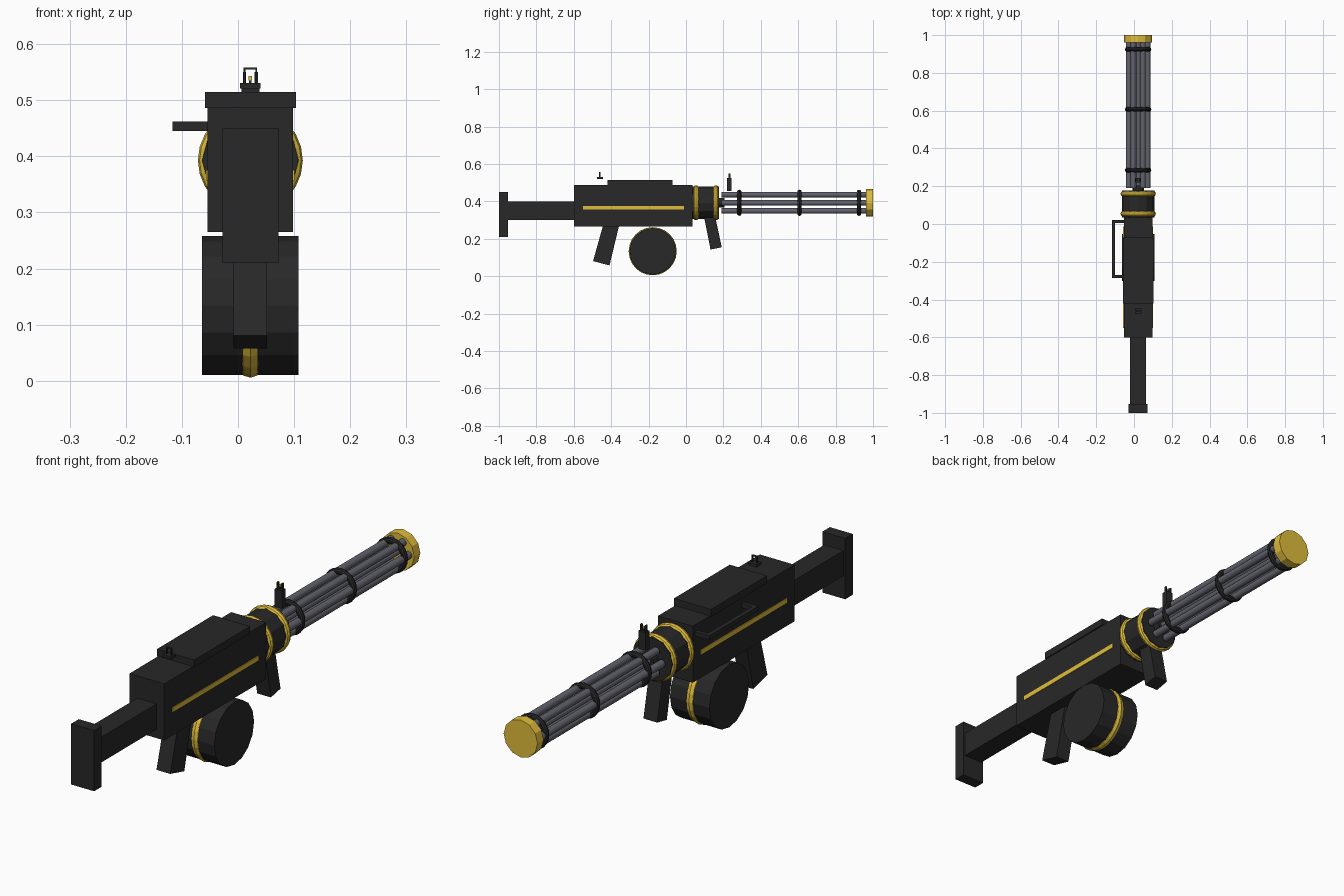
import bpy, bmesh, math
from math import pi
from mathutils import Matrix, Vector

if "Cube" in bpy.data.objects:
    bpy.data.objects.remove(bpy.data.objects["Cube"], do_unlink=True)

CX, AXIS_Z = 0.022, 0.393   # centre plane and barrel axis height


def material(name, rgb):
    m = bpy.data.materials.new(name)
    m.use_nodes = True
    m.diffuse_color = (*rgb, 1)
    node = next(n for n in m.node_tree.nodes if n.type == 'BSDF_PRINCIPLED')
    node.inputs["Base Color"].default_value = (*rgb, 1)
    return m


BLACK = material("gunmetal_black", (0.021, 0.021, 0.021))
GOLD = material("gold", (0.74, 0.51, 0.045))
STEEL = material("barrel_steel", (0.12, 0.12, 0.15))


def finish(name, bm, mat):
    mesh = bpy.data.meshes.new(name)
    bmesh.ops.recalc_face_normals(bm, faces=bm.faces)
    bm.to_mesh(mesh)
    bm.free()
    mesh.materials.append(mat)
    ob = bpy.data.objects.new(name, mesh)
    bpy.context.collection.objects.link(ob)
    return ob


def box(name, x, y, z, mat=BLACK):
    """Box from (min, max) ranges."""
    bm = bmesh.new()
    bmesh.ops.create_cube(bm, size=1)
    for v in bm.verts:
        v.co = [lo + (hi - lo) * (c + 0.5) for c, (lo, hi) in zip(v.co, (x, y, z))]
    return finish(name, bm, mat)


def side_prism(name, outline, half_width):
    """Outline in (y, z) extruded across the centre plane."""
    bm = bmesh.new()
    face = bm.faces.new([bm.verts.new((CX - half_width, y, z)) for y, z in outline])
    ext = bmesh.ops.extrude_face_region(bm, geom=[face])
    bmesh.ops.translate(bm, vec=(2 * half_width, 0, 0),
                        verts=[g for g in ext["geom"] if isinstance(g, bmesh.types.BMVert)])
    return finish(name, bm, BLACK)


def cylinder(name, centre, radius, length, axis='Y', sides=12, mat=BLACK):
    bm = bmesh.new()
    rot = Matrix.Rotation(pi / 2, 4, 'X' if axis == 'Y' else 'Y')
    bmesh.ops.create_cone(bm, cap_ends=True, segments=sides, radius1=radius, radius2=radius,
                          depth=length, matrix=Matrix.Translation(centre) @ rot)
    return finish(name, bm, mat)


def ring(name, centre, outer, thick, axis='Y', mat=GOLD):
    """Faceted torus whose outermost radius is given."""
    sides, minor = 24, 10
    bm = bmesh.new()
    loops = []
    for i in range(sides):
        a = 2 * pi * i / sides
        loop = []
        for j in range(minor):
            b = 2 * pi * j / minor
            r, h = outer - thick + thick * math.cos(b), thick * math.sin(b)
            u, w = r * math.cos(a), r * math.sin(a)
            off = (u, h, w) if axis == 'Y' else (h, u, w)
            loop.append(bm.verts.new(Vector(centre) + Vector(off)))
        loops.append(loop)
    for i in range(sides):
        p, q = loops[i], loops[(i + 1) % sides]
        for j in range(minor):
            k = (j + 1) % minor
            bm.faces.new((p[j], p[k], q[k], q[j]))
    return finish(name, bm, mat)


def span(half):
    return (CX - half, CX + half)


# Stock
box("stock_pad", span(0.05), (-1.0, -0.953), (0.21, 0.45))
box("stock_bar", span(0.042), (-0.953, -0.6), (0.30, 0.40))

# Receiver with top cover and side stripes
box("receiver", span(0.076), (-0.6, 0.035), (0.265, 0.488))
box("top_cover", span(0.081), (-0.42, -0.072), (0.486, 0.515))
for side, name in ((-1, "right_stripe"), (1, "left_stripe")):
    x = CX + side * 0.076
    box(name, (x - 0.003, x + 0.003), (-0.55, -0.012), (0.357, 0.376), GOLD)

# Carry handle on the right side
box("side_handle_bar", (-0.117, -0.1), (-0.285, 0.022), (0.445, 0.462))
for i, y in enumerate((-0.277, 0.014)):
    box(f"side_handle_post_{i + 1}", (-0.101, -0.05), (y - 0.008, y + 0.008), (0.445, 0.462))

# Grips
side_prism("rear_grip", [(-0.444, 0.27), (-0.358, 0.27), (-0.409, 0.058), (-0.497, 0.081)], 0.03)
side_prism("front_grip", [(0.094, 0.33), (0.154, 0.33), (0.191, 0.155), (0.131, 0.143)], 0.03)

# Drum magazine with its gold band
DRUM = (CX, -0.178, 0.134)
cylinder("drum_magazine", DRUM, 0.124, 0.172, 'X', 16)
ring("drum_band", DRUM, 0.1285, 0.022, 'X')

# Rotor housing between receiver and barrels
cylinder("rotor_housing", (CX, 0.106, AXIS_Z), 0.086, 0.142)
for i, y in enumerate((0.054, 0.16)):
    ring(f"housing_ring_{i + 1}", (CX, y, AXIS_Z), 0.0935, 0.016)
cylinder("rotor_hub", (CX, 0.185, AXIS_Z), 0.025, 0.04)
cylinder("rotor_spindle", (CX, 0.57, AXIS_Z), 0.012, 0.8, mat=STEEL)

# Barrel cluster
for i in range(6):
    a = i * pi / 3
    pos = (CX + 0.05 * math.cos(a), 0.58, AXIS_Z + 0.05 * math.sin(a))
    barrel = cylinder(f"barrel_{i + 1}", pos, 0.015, 0.78, mat=STEEL)
    for p in barrel.data.polygons:
        p.use_smooth = len(p.vertices) == 4
    barrel.data.set_sharp_from_angle(angle=math.radians(40))
for i, y in enumerate((0.285, 0.607, 0.925)):
    ring(f"barrel_clamp_{i + 1}", (CX, y, AXIS_Z), 0.07, 0.012, mat=BLACK)
cylinder("muzzle_cap", (CX, 0.981, AXIS_Z), 0.074, 0.038, mat=GOLD)

# Rear sight: base plate and open frame
box("rear_sight_base", span(0.018), (-0.475, -0.445), (0.521, 0.531))
for side, name in ((-1, "rear_sight_right_post"), (1, "rear_sight_left_post")):
    x = CX + side * 0.0105
    box(name, (x - 0.0015, x + 0.0015), (-0.464, -0.456), (0.53, 0.558))
box("rear_sight_top", span(0.012), (-0.464, -0.456), (0.555, 0.558))

# Front sight: block, two prongs and a gold-tipped pin
box("front_sight_block", span(0.016), (0.22, 0.243), (0.455, 0.525))
for side, name in ((-1, "front_sight_right_prong"), (1, "front_sight_left_prong")):
    x = CX + side * 0.0105
    box(name, (x - 0.003, x + 0.003), (0.227, 0.237), (0.524, 0.55))
box("front_sight_pin", span(0.002), (0.229, 0.235), (0.524, 0.536))
box("front_sight_bead", span(0.003), (0.228, 0.236), (0.535, 0.543), GOLD)
